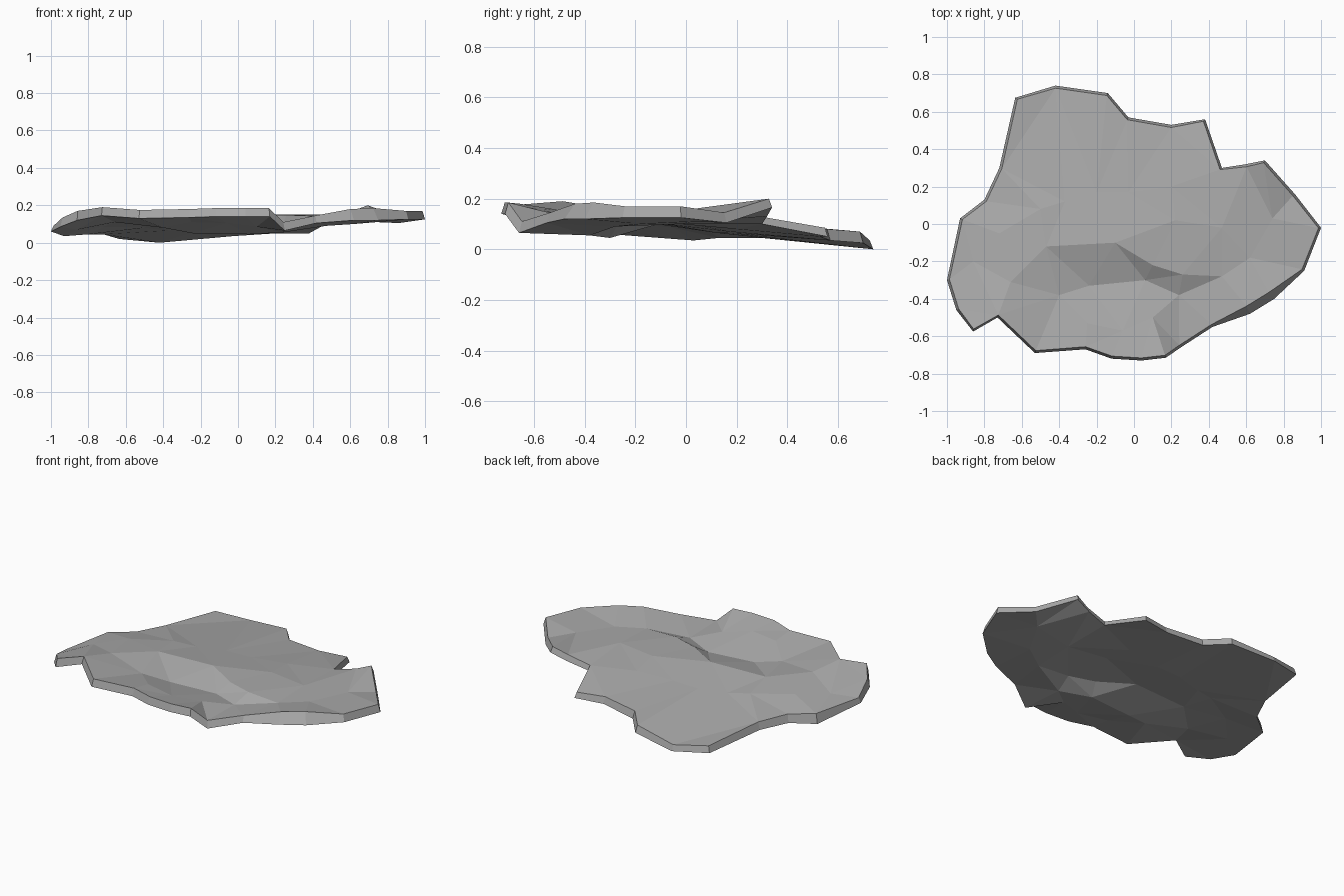
import bpy
from mathutils import Vector
from mathutils.geometry import delaunay_2d_cdt

# Rim outline, clockwise from the left: x, y, top z, bottom z
rim = [
    (-1.0, -.30, .09, .06), (-.93, .03, .095, .035), (-.80, .13, .095, .045), (-.72, .30, .09, .045),
    (-.635, .675, .06, .02), (-.42, .74, .035, .0), (-.14, .70, .07, .025), (-.03, .57, .08, .035),
    (.20, .53, .09, .05), (.38, .56, .085, .05), (.47, .30, .13, .10), (.60, .32, .165, .13),
    (.70, .34, .20, .165), (.86, .16, .145, .105), (1.0, -.02, .17, .125), (.91, -.25, .17, .125),
    (.75, -.40, .185, .12), (.62, -.48, .18, .12), (.42, -.55, .145, .105), (.25, -.66, .11, .065),
    (.17, -.715, .185, .14), (.04, -.73, .185, .14), (-.12, -.72, .185, .14), (-.26, -.67, .18, .135),
    (-.53, -.69, .175, .13), (-.73, -.50, .19, .145), (-.86, -.575, .17, .12), (-.95, -.46, .135, .085),
]
# Facet corners on the top: x, y, z
inner = [
    (-.72, -.05, .135), (-.47, -.12, .15), (-.24, -.33, .10), (.06, -.30, .095), (.24, -.38, .105),
    (.26, -.27, .148), (.10, -.22, .148), (-.10, -.10, .152), (-.50, .08, .13), (-.37, .12, .115),
    (-.20, .17, .115), (-.03, .17, .12), (.22, .02, .15), (.20, .20, .13), (.47, -.02, .15),
    (.62, -.18, .15), (.74, .03, .16), (-.40, -.38, .13), (-.66, -.31, .16), (-.25, -.53, .16),
    (-.06, -.57, .155), (.10, -.50, .135), (.47, -.28, .14), (-.86, -.20, .12),
]
SLAB = .05   # thickness away from the rim
n = len(rim)

# One triangulation serves both the top and the underside
flat = [Vector(p[:2]) for p in rim + inner]
edges = [(i, (i + 1) % n) for i in range(n)]
out, _, tris, orig, _, _ = delaunay_2d_cdt(flat, edges, [], 1, 1e-5)
tris = [[orig[i][0] for i in t] for t in tris]


def inset(i):
    """Pull a rim point inwards so the broken edge slopes a little."""
    tangent = (flat[(i + 1) % n] - flat[i - 1]).normalized()
    depth = .045 if flat[i].y < -.3 and .6 < flat[i].x < .8 else .014
    return flat[i] + Vector((tangent.y, -tangent.x)) * depth


top = [(*inset(i), p[2]) for i, p in enumerate(rim)] + inner
bottom = [(p[0], p[1], p[3]) for p in rim] + [(x, y, z - SLAB) for x, y, z in inner]
m = len(top)
faces = [tuple(t) for t in tris] + [tuple(i + m for i in reversed(t)) for t in tris]
faces += [(a, b, b + m, a + m) for a, b in edges]

# Rock slab
mesh = bpy.data.meshes.new("rock_slab")
mesh.from_pydata(top + bottom, [], faces)
mesh.validate()
slab = bpy.data.objects.new("rock_slab", mesh)
bpy.context.collection.objects.link(slab)

stone = bpy.data.materials.new("grey stone")
stone.diffuse_color = (.4, .4, .4, 1)
mesh.materials.append(stone)
